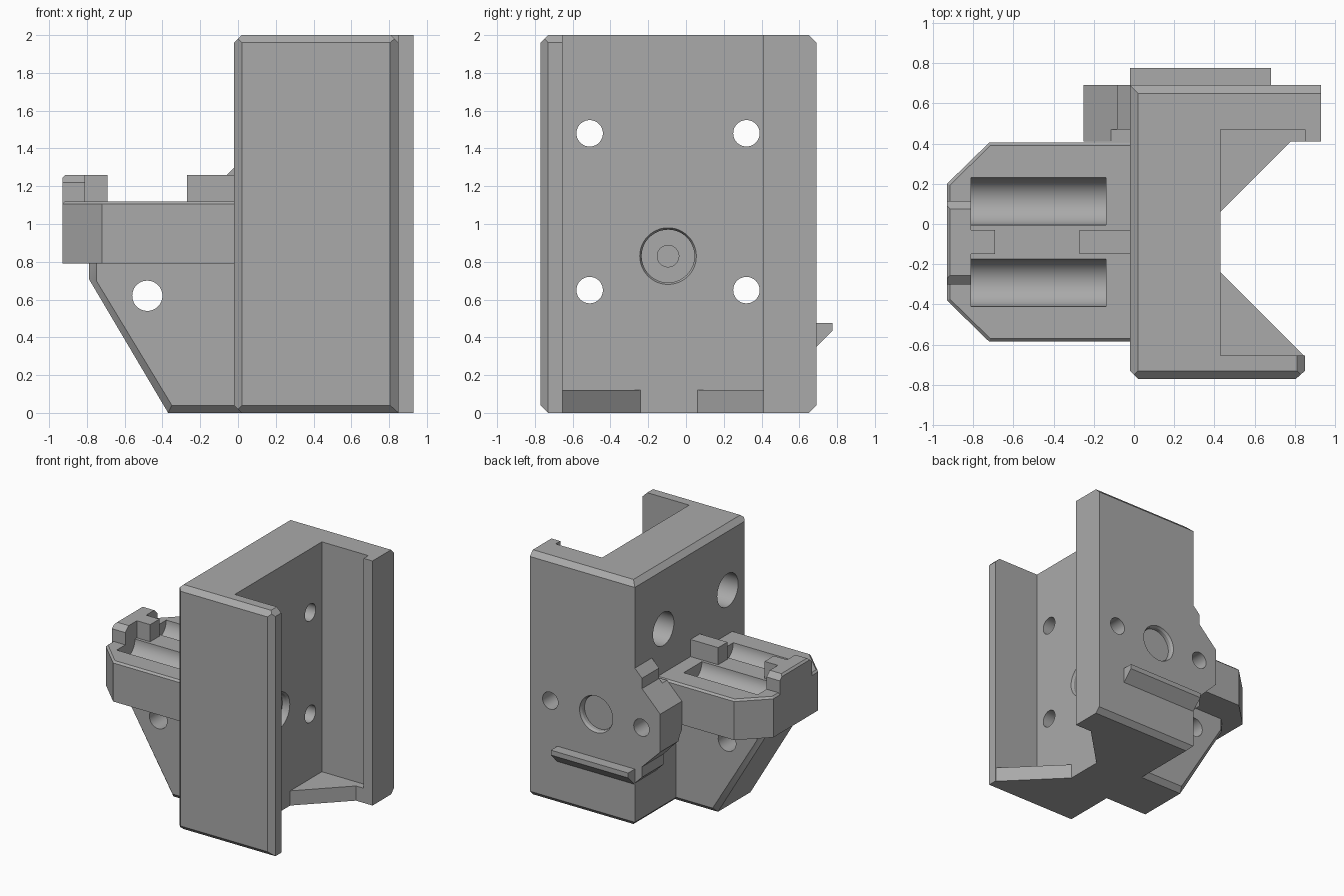
import bpy, bmesh, math
from mathutils import Vector

if "Cube" in bpy.data.objects:
    bpy.data.objects.remove(bpy.data.objects["Cube"])

grey = bpy.data.materials.new("plain grey")
grey.diffuse_color = (0.40, 0.40, 0.40, 1)
grey.use_nodes = True
grey.node_tree.nodes["Principled BSDF"].inputs["Base Color"].default_value = grey.diffuse_color


def place(axis, a, b, t):
    """Profile coordinates (a, b) swept along an axis at distance t."""
    return {"x": (t, a, b), "y": (a, t, b), "z": (a, b, t)}[axis]


def loft(name, axis, rings):
    """Solid through matching rings; each ring is (distance, points)."""
    bm = bmesh.new()
    loops = [[bm.verts.new(place(axis, a, b, t)) for a, b in pts] for t, pts in rings]
    n = len(loops[0])
    bm.faces.new(loops[0])
    bm.faces.new(loops[-1])
    for lo, hi in zip(loops, loops[1:]):
        for i in range(n):
            j = (i + 1) % n
            bm.faces.new((lo[i], lo[j], hi[j], hi[i]))
    bmesh.ops.recalc_face_normals(bm, faces=bm.faces[:])
    me = bpy.data.meshes.new(name)
    bm.to_mesh(me)
    bm.free()
    me.materials.append(grey)
    ob = bpy.data.objects.new(name, me)
    bpy.context.collection.objects.link(ob)
    return ob


def prism(name, axis, pts, lo, hi):
    return loft(name, axis, [(lo, pts), (hi, pts)])


def box(name, x0, x1, y0, y1, z0, z1):
    return prism(name, "z", [(x0, y0), (x1, y0), (x1, y1), (x0, y1)], z0, z1)


def circle(a, b, r, n=48):
    return [(a + r * math.cos(2 * math.pi * i / n), b + r * math.sin(2 * math.pi * i / n))
            for i in range(n)]


def rod(axis, a, b, r, lo, hi):
    return prism("cutter", axis, circle(a, b, r), lo, hi)


def inset(pts, d):
    """Offset a counter-clockwise convex outline inward by d."""
    out = []
    for i, p in enumerate(pts):
        p = Vector(p)
        e1 = (p - Vector(pts[i - 1])).normalized()
        e2 = (Vector(pts[(i + 1) % len(pts)]) - p).normalized()
        n1, n2 = Vector((-e1.y, e1.x)), Vector((-e2.y, e2.x))
        out.append(tuple(p + (n1 + n2) * d / (1 + n1.dot(n2))))
    return out


def combine(ob, others, op):
    """Apply booleans one by one and drop the helpers."""
    for o in others:
        mod = ob.modifiers.new("bool", "BOOLEAN")
        mod.operation, mod.solver, mod.object = op, "EXACT", o
        bpy.context.view_layer.objects.active = ob
        bpy.ops.object.modifier_apply(modifier=mod.name)
        bpy.data.objects.remove(o)


def edge_cut(axis, a, b, sa, sb, c=0.04, lo=-2, hi=3):
    """Wedge that chamfers the edge at (a, b); sa, sb point outward."""
    k, e = c + 0.05, 0.05
    return prism("cutter", axis, [(a - sa * k, b + sb * e), (a + sa * e, b + sb * e),
                                  (a + sa * e, b - sb * k)], lo, hi)


# Channel body
body = prism("channel_body", "z", [
    (-0.02, -0.73), (0.02, -0.77), (0.805, -0.77), (0.85, -0.73), (0.85, -0.655),
    (0.43, -0.655), (0.43, 0.47), (0.85, 0.47), (0.85, 0.41), (0.93, 0.41),
    (0.93, 0.69), (-0.02, 0.69)], 0, 2)
cuts = [edge_cut("x", y, z, sy, sz) for y, sy in ((-0.77, -1), (0.69, 1))
        for z, sz in ((0, -1), (2, 1))]
cuts += [edge_cut("y", -0.02, z, -1, s) for z, s in ((0, -1), (2, 1))]
cuts.append(edge_cut("y", 0.85, 2, 1, 1, lo=-1, hi=-0.6))
combine(body, cuts, "DIFFERENCE")

# Bottom corner gussets
combine(body, [
    prism("gusset", "z", [(0.42, -0.24), (0.43, -0.24), (0.845, -0.655), (0.845, -0.66),
                          (0.42, -0.66)], 0, 0.12),
    prism("gusset", "z", [(0.42, 0.06), (0.43, 0.06), (0.78, 0.41), (0.86, 0.41),
                          (0.86, 0.48), (0.42, 0.48)], 0, 0.12)], "UNION")

# Side boss with its relief notch
boss = prism("side_boss", "y", [
    (0.1, 1.30), (-0.02, 1.30), (-0.085, 1.235), (-0.085, 1.15), (-0.25, 0.985),
    (-0.25, 0.675), (-0.085, 0.51), (-0.085, 0.425), (-0.02, 0.36), (0.1, 0.36)], 0.41, 0.69)
combine(boss, [box("cutter", -0.125, -0.02, 0.38, 0.47, 1.12, 1.5)], "DIFFERENCE")
combine(body, [boss], "UNION")

# Counterbored mounting holes through the web wall
cuts = []
for y in (-0.51, 0.32):
    for z in (0.65, 1.48):
        cuts += [rod("x", y, z, 0.07, -0.3, 0.6), rod("x", y, z, 0.135, -0.4, 0.2)]
# Shallow round seats with a centre hole, on the inside and on the back
cuts += [loft("cutter", "x", [(0.37, circle(-0.095, 0.83, 0.14)), (0.41, circle(-0.095, 0.83, 0.14)),
                              (0.43, circle(-0.095, 0.83, 0.15)), (0.45, circle(-0.095, 0.83, 0.15))]),
         rod("x", -0.095, 0.83, 0.057, 0.15, 0.4),
         loft("cutter", "y", [(0.64, circle(0.33, 0.83, 0.14)), (0.67, circle(0.33, 0.83, 0.14)),
                              (0.69, circle(0.33, 0.83, 0.15)), (0.71, circle(0.33, 0.83, 0.15))])]
# Blind holes on the back face
cuts += [rod("y", x, 0.83, 0.07, 0.52, 0.8) for x in (-0.08, 0.745)]
combine(body, cuts, "DIFFERENCE")

# Back rail
rail = prism("back_rail", "x", [(0.68, 0.475), (0.775, 0.475), (0.775, 0.435), (0.69, 0.35),
                                (0.68, 0.35)], -0.02, 0.68)

# Cradle arm with two half-round troughs
plan = [(0.05, 0.405), (-0.72, 0.405), (-0.93, 0.2), (-0.93, -0.38), (-0.72, -0.585), (0.05, -0.585)]
arm = loft("cradle_arm", "z", [(0.79, plan), (1.105, plan), (1.12, inset(plan, 0.015))])
combine(arm, [rod("x", y, 1.12, 0.118, -0.81, -0.14) for y in (0.112, -0.293)], "DIFFERENCE")

# End stop and the two posts between the troughs
stop = prism("end_stop", "x", [(-0.3, 1.08), (0.115, 1.08), (0.115, 1.22), (0.075, 1.26),
                               (-0.255, 1.26), (-0.3, 1.22)], -0.93, -0.81)
combine(stop, [edge_cut("y", -0.93, 1.26, -1, 1, 0.015)], "DIFFERENCE")
combine(arm, [stop, box("post", -0.82, -0.69, -0.15, -0.03, 1.08, 1.26),
              box("post", -0.27, 0.05, -0.15, -0.03, 1.08, 1.26)], "UNION")

# Support rib under the arm, chamfered on both sides
side = [(0.1, 0), (0.1, 0.9), (-0.79, 0.9), (-0.79, 0.71), (-0.37, 0)]
slim = [(0.1, 0.04), (0.1, 0.9), (-0.75, 0.9), (-0.75, 0.70), (-0.35, 0.04)]
rib = loft("support_rib", "y", [(-0.345, slim), (-0.305, side), (0.115, side), (0.155, slim)])
combine(rib, [rod("y", -0.48, 0.62, 0.08, -0.5, 0.3)], "DIFFERENCE")

# Shading: round surfaces smooth, corners crisp
for ob in (body, rail, arm, rib):
    bpy.ops.object.select_all(action="DESELECT")
    ob.select_set(True)
    bpy.context.view_layer.objects.active = ob
    bpy.ops.object.shade_smooth_by_angle(angle=math.radians(25))
